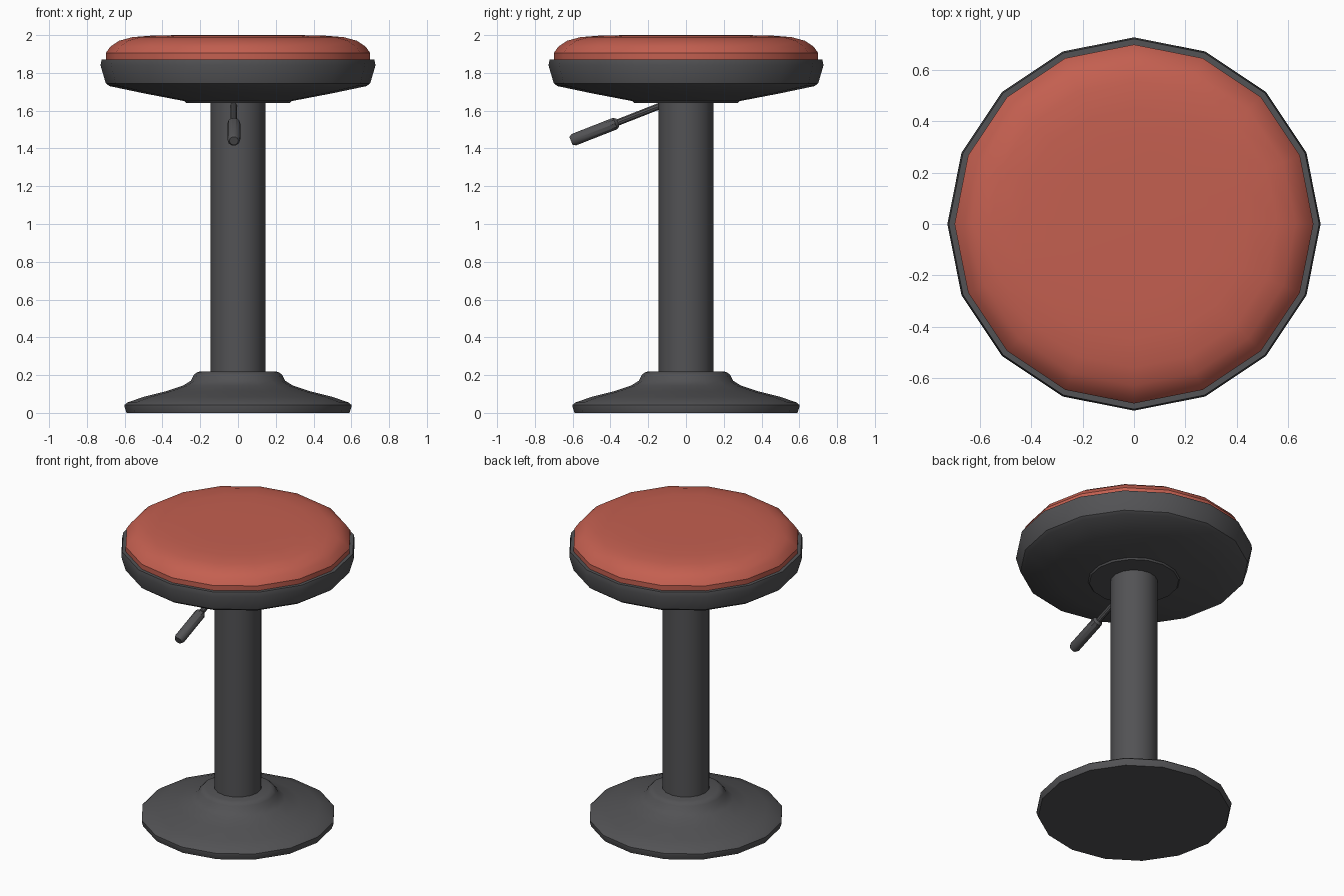
import bpy, bmesh, math
from mathutils import Vector

if "Cube" in bpy.data.objects:
    bpy.data.objects.remove(bpy.data.objects["Cube"])

def material(name, rgb):
    m = bpy.data.materials.new(name)
    m.diffuse_color = (*rgb, 1)
    m.use_nodes = True
    m.node_tree.nodes["Principled BSDF"].inputs["Base Color"].default_value = m.diffuse_color
    return m

grey = material("dark grey", (0.085, 0.085, 0.09))
red = material("red upholstery", (0.55, 0.115, 0.08))

def lathe(name, profile, mat, sides=16, origin=(0, 0, 0), axis=(0, 0, 1), angle=35):
    """Closed solid of revolution from (radius, height) points, with flat end caps."""
    bm = bmesh.new()
    turn = Vector(axis).to_track_quat('Z', 'Y')
    rings = []
    for r, z in profile:
        rings.append([bm.verts.new(Vector(origin) + turn @ Vector((
            r * math.cos(math.tau * i / sides), r * math.sin(math.tau * i / sides), z)))
            for i in range(sides)])
    for a, b in zip(rings, rings[1:]):
        for i in range(sides):
            j = (i + 1) % sides
            bm.faces.new((a[i], a[j], b[j], b[i]))
    bm.faces.new(rings[0][::-1])
    bm.faces.new(rings[-1])
    bmesh.ops.recalc_face_normals(bm, faces=bm.faces)
    me = bpy.data.meshes.new(name)
    bm.to_mesh(me)
    bm.free()
    me.materials.append(mat)
    ob = bpy.data.objects.new(name, me)
    bpy.context.collection.objects.link(ob)
    bpy.ops.object.select_all(action='DESELECT')
    ob.select_set(True)
    bpy.context.view_layer.objects.active = ob
    bpy.ops.object.shade_smooth_by_angle(angle=math.radians(angle))
    return ob

# Flared foot
lathe("base", [(0.59, 0), (0.60, 0.03), (0.60, 0.043), (0.585, 0.055), (0.50, 0.085), (0.38, 0.115),
               (0.29, 0.145), (0.25, 0.17), (0.235, 0.20), (0.22, 0.213), (0.20, 0.22)], grey)
# Central column
lathe("column", [(0.146, 0.15), (0.146, 1.68)], grey)
# Seat pan and its mounting plate
lathe("mounting_plate", [(0.275, 1.64), (0.29, 1.66)], grey)
lathe("seat_pan", [(0.27, 1.648), (0.50, 1.692), (0.68, 1.73), (0.70, 1.745),
                   (0.728, 1.84), (0.722, 1.872), (0.69, 1.872)], grey)
# Padded cushion
lathe("cushion", [(0.70, 1.86), (0.70, 1.905), (0.675, 1.94), (0.63, 1.97), (0.56, 1.989),
                  (0.45, 1.998), (0.30, 2.0)], red)
# Height lever: thin rod with a thicker grip, sloping forward and down
direction = Vector((0, -0.93, -0.365)).normalized()
start = (-0.022, -0.10, 1.64)
lathe("lever_rod", [(0.018, 0), (0.018, 0.31)], grey, 10, start, direction)
lathe("lever_grip", [(0.022, 0.28), (0.034, 0.295), (0.034, 0.53), (0.024, 0.547)],
      grey, 10, start, direction)
